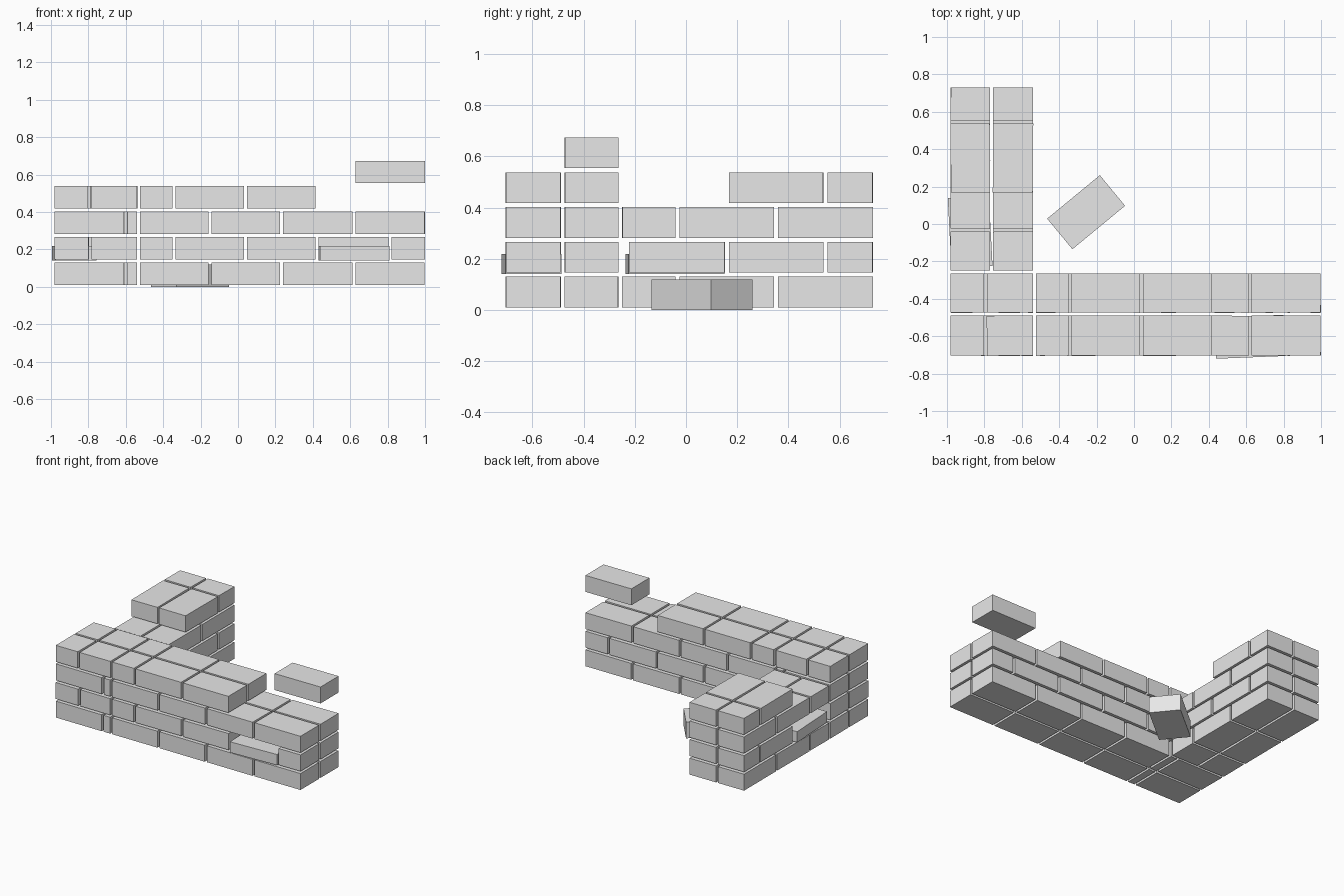
import bpy
import bmesh
import random
from math import radians
from mathutils import Matrix

if "Cube" in bpy.data.objects:
    bpy.data.objects.remove(bpy.data.objects["Cube"], do_unlink=True)

random.seed(4)

# Single flat grey for all the stone
stone = bpy.data.materials.new("grey_stone")
stone.use_nodes = True
GREY = (0.8, 0.8, 0.8, 1)
stone.diffuse_color = GREY
stone.node_tree.nodes["Principled BSDF"].inputs["Base Color"].default_value = GREY

HEIGHT = 0.12
STEP = 0.136
BASE = 0.01


def brick(name, center, size, angle=0.0):
    """One flat-faced brick, turned about z by angle degrees."""
    bm = bmesh.new()
    bmesh.ops.create_cube(bm, size=1, matrix=Matrix.Diagonal((*size, 1)))
    mesh = bpy.data.meshes.new(name)
    bm.to_mesh(mesh)
    bm.free()
    mesh.materials.append(stone)
    obj = bpy.data.objects.new(name, mesh)
    obj.location = center
    obj.rotation_euler.z = radians(angle)
    bpy.context.collection.objects.link(obj)
    return obj


def laid(name, xs, ys, course):
    """A brick filling the given x and y spans of a course, slightly uneven."""
    center = (sum(xs) / 2, sum(ys) / 2, BASE + course * STEP + HEIGHT / 2)
    size = (xs[1] - xs[0], ys[1] - ys[0], HEIGHT)
    brick(name, center, size, random.uniform(-0.5, 0.5))


def spans(edges, gap=0.016):
    """Turn a list of joint positions into spans separated by mortar gaps."""
    return [(a + gap / 2, b - gap / 2) for a, b in zip(edges, edges[1:])]


ROWS = spans([-0.712, -0.482, -0.257])        # front wall, outer and inner row
COLUMNS = spans([-0.988, -0.762, -0.532])     # side wall, outer and inner column

# Joints along each wall, from the bottom course up
FRONT_JOINTS = [
    [-0.988, -0.6, -0.532, -0.15, 0.233, 0.62, 1.006],
    [-0.988, -0.79, -0.532, -0.342, 0.04, 0.423, 0.813, 1.006],
    [-0.988, -0.6, -0.532, -0.15, 0.233, 0.62, 1.006],
    [-0.988, -0.795, -0.532, -0.342, 0.04, 0.423],
]
SIDE_JOINTS = [
    [-0.257, -0.033, 0.352, 0.738],
    [-0.23, 0.16, 0.545, 0.738],
    [-0.257, -0.033, 0.352, 0.738],
    [0.16, 0.545, 0.738],
]
LOOSE_COURSE = 1

# Front wall, leaving a hole in the outer row for the slipped slab
for course, joints in enumerate(FRONT_JOINTS):
    for r, ys in enumerate(ROWS):
        for i, xs in enumerate(spans(joints)):
            if course == LOOSE_COURSE and r == 0 and i == 5:
                continue
            laid("front_wall_brick", xs, ys, course)

# Side wall, with a matching hole in the outer column
for course, joints in enumerate(SIDE_JOINTS):
    for c, xs in enumerate(COLUMNS):
        for i, ys in enumerate(spans(joints)):
            if course == LOOSE_COURSE and c == 0 and i == 0:
                continue
            laid("side_wall_brick", xs, ys, course)

# Thin slabs slipping out of the walls
brick("slipped_front_slab", (0.62, -0.603, 0.18), (0.37, 0.22, 0.078), 2.3)
brick("slipped_side_slab", (-0.876, -0.043, 0.18), (0.22, 0.375, 0.078), 3)

# Single brick above the low end of the front wall
laid("raised_brick", (0.628, 0.998), ROWS[1], 4)

# Fallen brick on the ground inside the corner
brick("fallen_brick", (-0.256, 0.063, 0.06), (0.365, 0.212, HEIGHT), 39.5)
